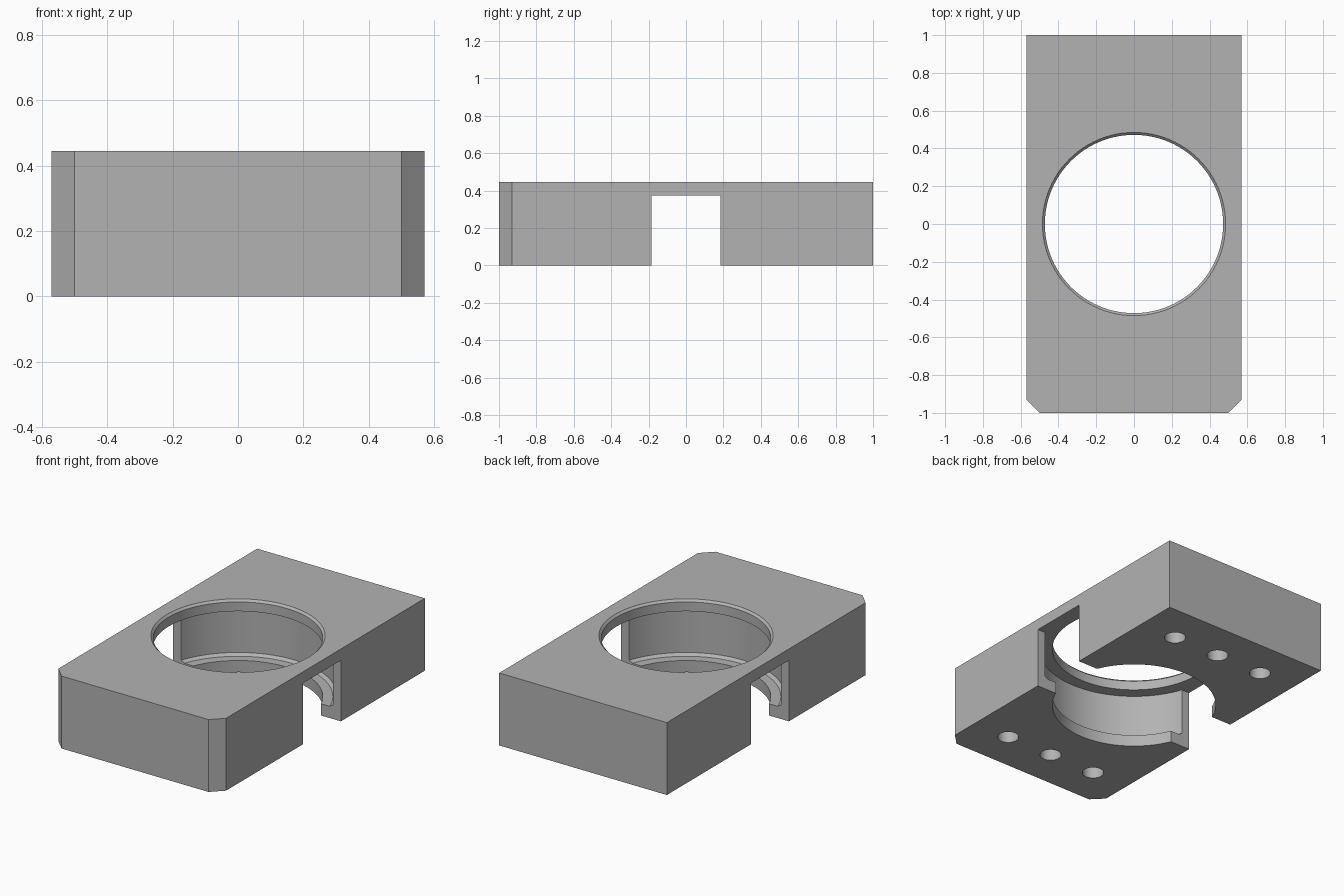
import bpy, bmesh, math
from mathutils import Matrix

if "Cube" in bpy.data.objects:
    bpy.data.objects.remove(bpy.data.objects["Cube"])

HALF_W, HALF_L, HEIGHT = 0.57, 1.0, 0.445
SEGMENTS = 96

grey = bpy.data.materials.new("grey")
grey.diffuse_color = (0.45, 0.45, 0.45, 1)
grey.use_nodes = True
grey.node_tree.nodes["Principled BSDF"].inputs["Base Color"].default_value = grey.diffuse_color


def make_object(name, bm):
    bmesh.ops.recalc_face_normals(bm, faces=bm.faces)
    mesh = bpy.data.meshes.new(name)
    bm.to_mesh(mesh)
    bm.free()
    mesh.materials.append(grey)
    obj = bpy.data.objects.new(name, mesh)
    bpy.context.collection.objects.link(obj)
    return obj


def prism(name, outline, z0, z1):
    bm = bmesh.new()
    face = bm.faces.new([bm.verts.new((x, y, z0)) for x, y in outline])
    top = bmesh.ops.extrude_face_region(bm, geom=[face])["geom"]
    bmesh.ops.translate(bm, vec=(0, 0, z1 - z0),
                        verts=[v for v in top if isinstance(v, bmesh.types.BMVert)])
    return make_object(name, bm)


def lathe(name, profile, segments, x=0, y=0):
    # Closed solid of revolution from (radius, z) points
    bm = bmesh.new()
    rings = []
    for r, z in profile:
        rings.append([bm.verts.new((x + r * math.cos(a), y + r * math.sin(a), z))
                      for a in (2 * math.pi * i / segments for i in range(segments))])
    for low, high in zip(rings, rings[1:]):
        for i in range(segments):
            j = (i + 1) % segments
            bm.faces.new((low[i], low[j], high[j], high[i]))
    bm.faces.new(rings[0])
    bm.faces.new(rings[-1])
    return make_object(name, bm)


# Block with two chamfered front corners
c = 0.07
block = prism("housing_block", [
    (-HALF_W + c, -HALF_L), (HALF_W - c, -HALF_L), (HALF_W, -HALF_L + c),
    (HALF_W, HALF_L), (-HALF_W, HALF_L), (-HALF_W, -HALF_L + c)], 0, HEIGHT)

# Bore with wide inner groove, chamfered ledge and chamfered top rim
cutters = [lathe("bore_cutter", [
    (0.472, -0.1), (0.472, 0.072), (0.528, 0.072), (0.548, 0.086),
    (0.548, 0.375), (0.472, 0.375), (0.472, 0.432), (0.485, HEIGHT),
    (0.485, HEIGHT + 0.1)], SEGMENTS)]

# Cross slot open to both sides and below
cutters.append(prism("slot_cutter", [(-0.8, -0.185), (0.8, -0.185),
                                     (0.8, 0.185), (-0.8, 0.185)], -0.1, 0.375))

# Two rows of blind mounting holes in the underside
for y in (-0.75, 0.75):
    for x in (-0.32, 0, 0.32):
        cutters.append(lathe("hole_cutter", [(0.061, -0.1), (0.061, 0.3)], 40, x, y))

bpy.context.view_layer.objects.active = block
block.select_set(True)
for cutter in cutters:
    mod = block.modifiers.new("cut", "BOOLEAN")
    mod.operation = "DIFFERENCE"
    mod.solver = "EXACT"
    mod.object = cutter
    bpy.ops.object.modifier_apply(modifier=mod.name)
for cutter in cutters:
    bpy.data.objects.remove(cutter, do_unlink=True)

bpy.ops.object.select_all(action="DESELECT")
block.select_set(True)
bpy.ops.object.shade_smooth_by_angle(angle=math.radians(25))
